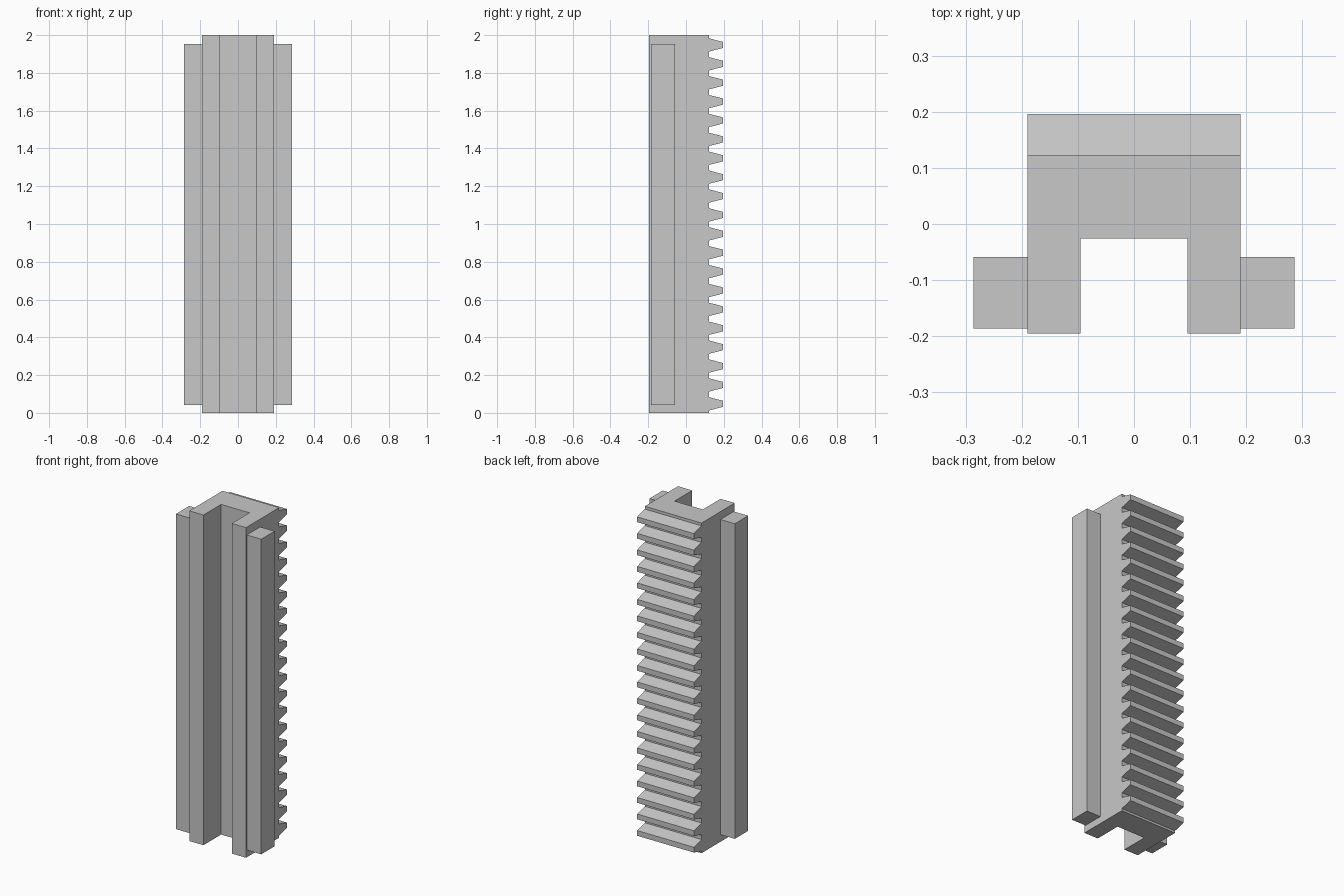
import bpy
import bmesh
from mathutils import Vector

cube = bpy.data.objects.get("Cube")
if cube:
    bpy.data.objects.remove(cube, do_unlink=True)

# Single grey material
GREY = (0.58, 0.58, 0.58, 1.0)
grey = bpy.data.materials.new("plain grey")
grey.use_nodes = True
grey.diffuse_color = GREY
grey.node_tree.nodes["Principled BSDF"].inputs["Base Color"].default_value = GREY


def extrude_profile(name, points, direction):
    """Make a flat-shaded prism from a closed 3D outline."""
    bm = bmesh.new()
    face = bm.faces.new([bm.verts.new(p) for p in points])
    result = bmesh.ops.extrude_face_region(bm, geom=[face])
    moved = [v for v in result["geom"] if isinstance(v, bmesh.types.BMVert)]
    bmesh.ops.translate(bm, verts=moved, vec=Vector(direction))
    bmesh.ops.recalc_face_normals(bm, faces=bm.faces)
    mesh = bpy.data.meshes.new(name)
    bm.to_mesh(mesh)
    bm.free()
    mesh.materials.append(grey)
    obj = bpy.data.objects.new(name, mesh)
    bpy.context.collection.objects.link(obj)
    return obj


HEIGHT = 2.0
HALF_WIDTH = 0.19
SLOT_HALF = 0.095
FRONT, SLOT_BACK, ROOT, TIP = -0.195, -0.026, 0.123, 0.196

# Channel body: U-shaped section open to the front
half = [(HALF_WIDTH, ROOT), (HALF_WIDTH, FRONT), (SLOT_HALF, FRONT), (SLOT_HALF, SLOT_BACK)]
section = half + [(-x, y) for x, y in reversed(half)]
extrude_profile("channel_body", [(x, y, 0) for x, y in section], (0, 0, HEIGHT))

# Side rails, slightly shorter than the body
RAIL_OUT, RAIL_FRONT, RAIL_BACK = 0.286, -0.186, -0.059
RAIL_LOW, RAIL_HIGH = 0.043, 1.952
for name, side in (("left_rail", 1), ("right_rail", -1)):
    outline = [(side * x, y, RAIL_LOW) for x, y in (
        (HALF_WIDTH, RAIL_FRONT), (RAIL_OUT, RAIL_FRONT),
        (RAIL_OUT, RAIL_BACK), (HALF_WIDTH, RAIL_BACK))]
    extrude_profile(name, outline, (0, 0, RAIL_HIGH - RAIL_LOW))

# Rack teeth: one tapered tooth repeated up the back
TEETH = 20
PITCH = HEIGHT / TEETH
ROOT_HALF, TIP_HALF = 0.035, 0.016
mid = PITCH / 2 - 0.002
tooth = [(-HALF_WIDTH, y, mid + dz) for y, dz in (
    (ROOT, -ROOT_HALF), (TIP, -TIP_HALF), (TIP, TIP_HALF), (ROOT, ROOT_HALF))]
teeth = extrude_profile("rack_teeth", tooth, (2 * HALF_WIDTH, 0, 0))
array = teeth.modifiers.new("repeat", "ARRAY")
array.count = TEETH
array.use_relative_offset = False
array.use_constant_offset = True
array.constant_offset_displace = (0, 0, PITCH)
